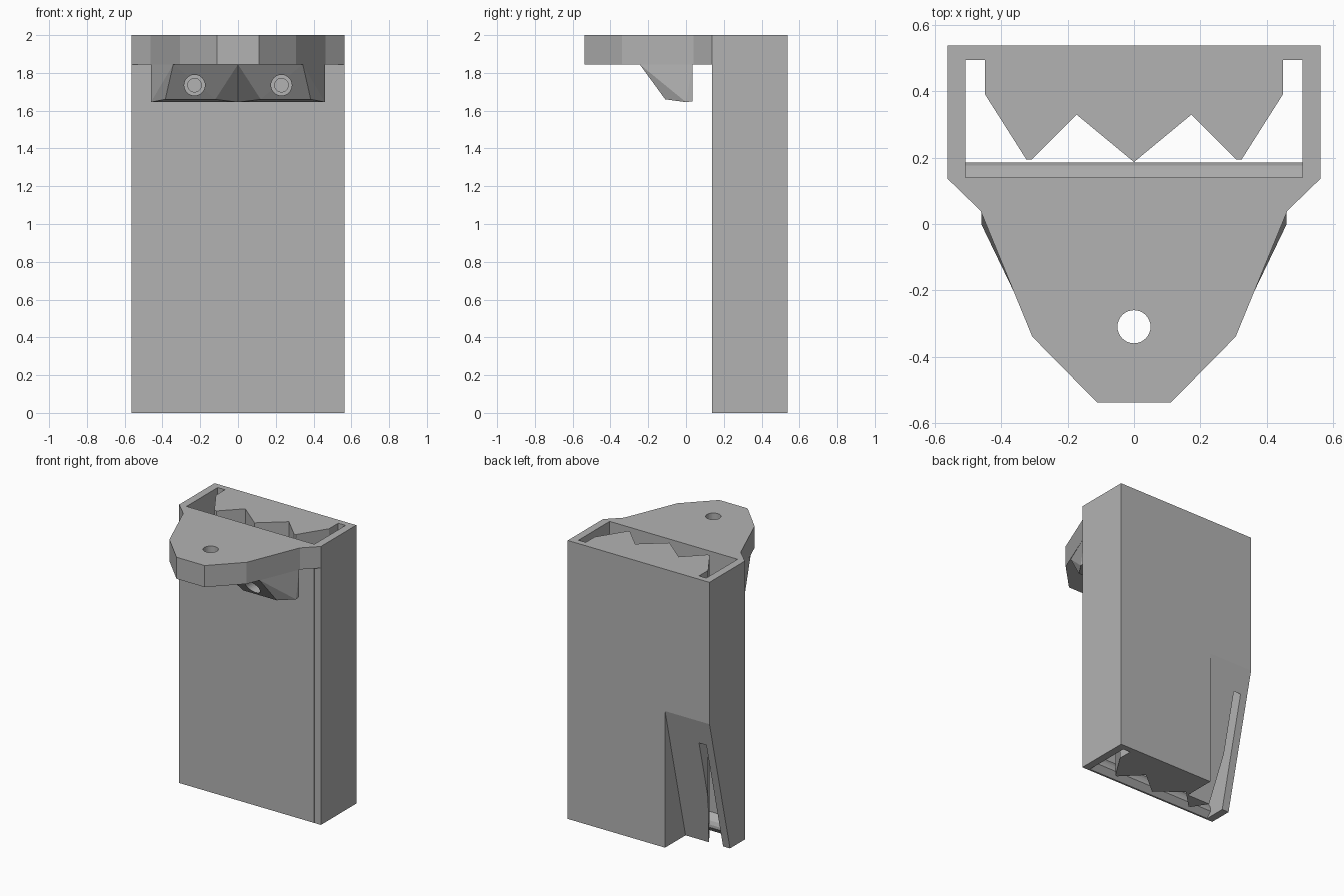
import bpy, bmesh, math
from mathutils import Vector, Matrix

old = bpy.data.objects.get("Cube")
if old:
    bpy.data.objects.remove(old)

grey = bpy.data.materials.new("plain grey")
grey.use_nodes = True
COLOUR = (0.45, 0.45, 0.45, 1)
grey.diffuse_color = COLOUR
grey.node_tree.nodes["Principled BSDF"].inputs["Base Color"].default_value = COLOUR

FRONT, BACK, HALF, TOP, PLATE_Z = 0.137, 0.538, 0.563, 2.0, 1.845


def finish(name, bm):
    bmesh.ops.recalc_face_normals(bm, faces=bm.faces)
    mesh = bpy.data.meshes.new(name)
    bm.to_mesh(mesh)
    bm.free()
    mesh.materials.append(grey)
    obj = bpy.data.objects.new(name, mesh)
    bpy.context.collection.objects.link(obj)
    return obj


def extrude(name, points, offset):
    """Solid from a closed outline of 3D points, swept by an offset."""
    bm = bmesh.new()
    face = bm.faces.new([bm.verts.new(p) for p in points])
    swept = bmesh.ops.extrude_face_region(bm, geom=[face])["geom"]
    verts = [v for v in swept if isinstance(v, bmesh.types.BMVert)]
    bmesh.ops.translate(bm, verts=verts, vec=offset)
    return finish(name, bm)


def cone(name, centre, r1, r2, depth, rotation=Matrix()):
    bm = bmesh.new()
    bmesh.ops.create_cone(bm, cap_ends=True, segments=32, radius1=r1, radius2=r2,
                          depth=depth, matrix=Matrix.Translation(centre) @ rotation)
    return finish(name, bm)


def cut(obj, cutter):
    mod = obj.modifiers.new("cut", "BOOLEAN")
    mod.operation = "DIFFERENCE"
    mod.solver = "EXACT"
    mod.object = cutter
    cutter.hide_render = True
    cutter.hide_set(True)
    cutter.display_type = "WIRE"


def mirrored(half):
    """Complete an outline from its +x half, skipping points on the axis."""
    return half + [(-x, y) for x, y in reversed(half) if x]


# Sleeve: side walls and back wall with inward teeth
inner = [(0.508, FRONT), (0.508, 0.495), (0.45, 0.495), (0.45, 0.392),
         (0.325, 0.195), (0.308, 0.195), (0.173, 0.33), (0, 0.187)]
outer = [(-HALF, FRONT), (-HALF, BACK), (HALF, BACK), (HALF, FRONT)]
sleeve = extrude("toothed_sleeve", [(x, y, 0) for x, y in mirrored(inner) + outer], (0, 0, TOP))

# Sloped relief at one lower back corner
relief = [(0.305 - 0.0235, -0.1), (BACK + 0.0235, 1.08), (0.8, 1.08), (0.8, -0.1)]
cut(sleeve, extrude("relief_cutter", [(-0.8, y, z) for y, z in relief], (0.59, 0, 0)))

# Thin front wall with a retaining ridge at its foot
wall = [(FRONT, 0), (FRONT, TOP), (0.141, TOP), (0.141, 0.13), (0.165, 0.1),
        (0.176, 0.085), (0.185, 0.06), (0.185, 0.04), (0.15, 0)]
extrude("front_wall", [(-0.51, y, z) for y, z in wall], (1.02, 0, 0))

# Mounting plate with a round hole
plate_half = [(HALF, FRONT), (0.463, 0.04), (0.307, -0.34), (0.112, -BACK)]
plate = extrude("mounting_plate", [(x, y, PLATE_Z) for x, y in mirrored(plate_half)],
                (0, 0, TOP - PLATE_Z))
cut(plate, cone("plate_hole_cutter", (0, -0.31, 1.92), 0.05, 0.05, 0.4))

# Pair of faceted lugs under the plate, each drilled and countersunk
lug = [(0, -0.235, PLATE_Z), (0.343, -0.245, PLATE_Z), (0.461, 0.035, PLATE_Z),
       (0, 0.035, PLATE_Z), (0.12, -0.11, 1.66), (0.385, -0.11, 1.66),
       (0, 0, 1.645), (0.461, 0, 1.645), (0.461, 0.035, 1.65), (0, 0.035, 1.65)]
to_front = Matrix.Rotation(math.radians(90), 4, "X")
for side, label in ((1, "left"), (-1, "right")):
    bm = bmesh.new()
    verts = [bm.verts.new((x * side, y, z)) for x, y, z in lug]
    hull = bmesh.ops.convex_hull(bm, input=verts)
    bmesh.ops.delete(bm, geom=hull["geom_interior"], context="VERTS")
    bmesh.ops.dissolve_limit(bm, angle_limit=0.01, verts=bm.verts, edges=bm.edges)
    obj = finish(label + "_lug", bm)
    centre = Vector((0.23 * side, 0, 1.735))
    cut(obj, cone(label + "_bore_cutter", centre, 0.036, 0.036, 0.8, to_front))
    cut(obj, cone(label + "_sink_cutter", centre - Vector((0, 0.24, 0)), 0.055, 0.055, 0.4, to_front))
